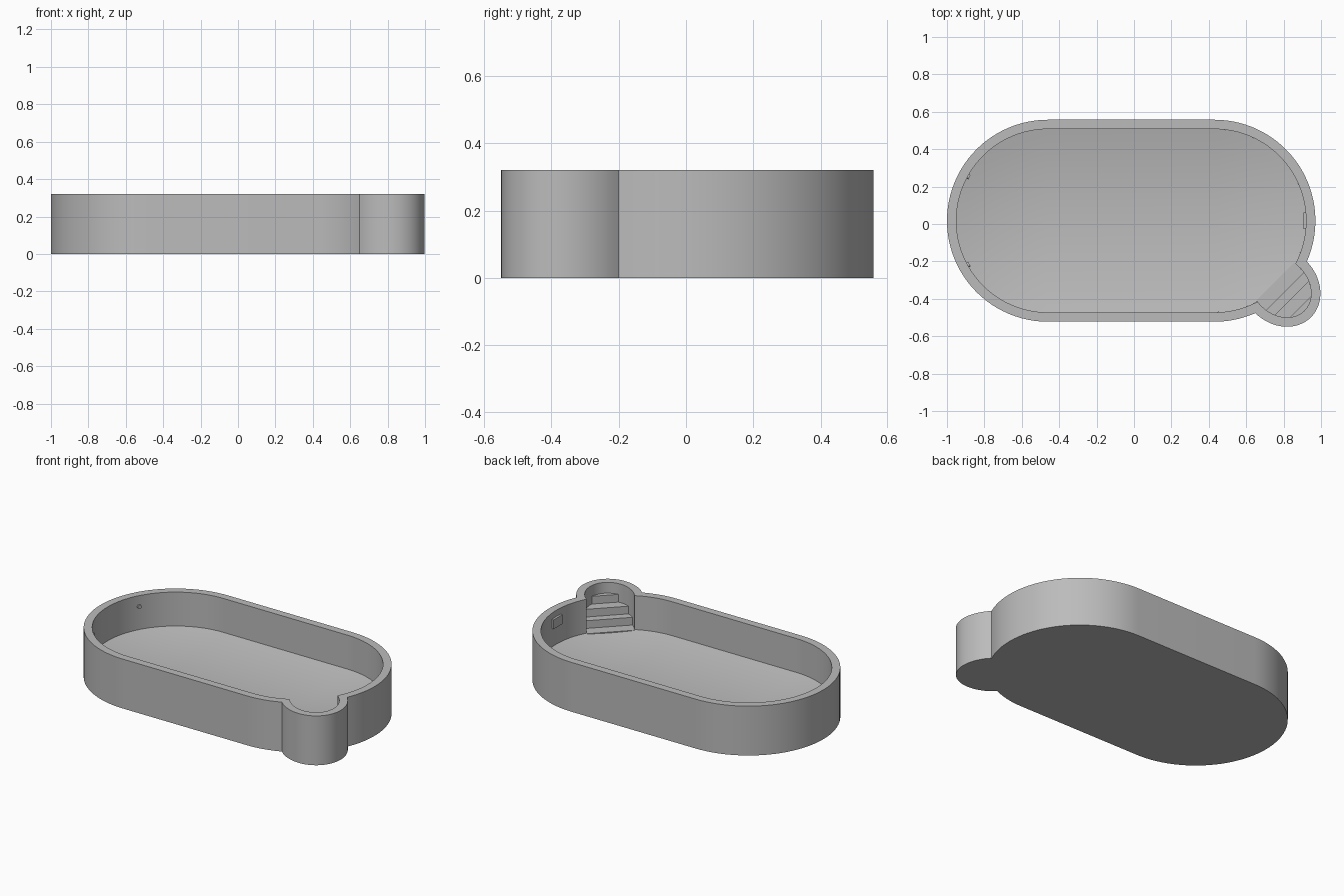
import bpy, bmesh
from math import sin, cos, pi, sqrt, radians
from mathutils import Vector

if "Cube" in bpy.data.objects:
    bpy.data.objects.remove(bpy.data.objects["Cube"])

HEIGHT, WALL, FLOOR, DISH = 0.32, 0.05, 0.10, 0.05
CY = 0.0175                         # pool centre line
X_LEFT, X_RIGHT = -0.46, 0.43       # centres of the round ends
RADIUS = 0.54
END = Vector((X_RIGHT, CY))
AXIS, CROSS = Vector((1, -1)).normalized(), Vector((1, 1)).normalized()
BAY = 0.50                          # bay centre, measured along AXIS from END
BAY_LONG, BAY_WIDE = 0.23, 0.195

grey = bpy.data.materials.new("pool grey")
grey.use_nodes = True
grey.diffuse_color = (0.5, 0.5, 0.5, 1)
grey.node_tree.nodes["Principled BSDF"].inputs["Base Color"].default_value = (0.5, 0.5, 0.5, 1)


def make(name, bm, smooth=True):
    bmesh.ops.recalc_face_normals(bm, faces=bm.faces)
    mesh = bpy.data.meshes.new(name)
    bm.to_mesh(mesh)
    bm.free()
    obj = bpy.data.objects.new(name, mesh)
    bpy.context.collection.objects.link(obj)
    mesh.materials.append(grey)
    if smooth:
        bpy.ops.object.select_all(action='DESELECT')
        obj.select_set(True)
        bpy.context.view_layer.objects.active = obj
        bpy.ops.object.shade_smooth_by_angle(angle=radians(30))
    return obj


def arc(centre, r, start, end, n):
    return [Vector((centre[0] + r * cos(start + (end - start) * i / n),
                    centre[1] + r * sin(start + (end - start) * i / n))) for i in range(n + 1)]


def bay_arc(inset, t, n):
    """Points of the bay's ellipse from -t to t around its tip."""
    a, b = BAY_LONG - inset, BAY_WIDE - inset
    angles = [-t + 2 * t * i / n for i in range(n + 1)]
    return [END + AXIS * (BAY + a * cos(s)) + CROSS * b * sin(s) for s in angles]


def outline(inset):
    """Stadium with the bay joined on, counter-clockwise."""
    r, a, b = RADIUS - inset, BAY_LONG - inset, BAY_WIDE - inset
    t = pi * 0.8                    # walk to where the ellipse leaves the round end
    while t > 0 and (BAY + a * cos(t)) ** 2 + (b * sin(t)) ** 2 < r * r:
        t -= 0.002
    gap = Vector((BAY + a * cos(t), b * sin(t))).angle_signed(Vector((1, 0)))
    gap = abs(gap)
    return (bay_arc(inset, t, 32)
            + arc(END, r, -pi / 4 + gap, pi / 2, 32)[1:]
            + arc((X_LEFT, CY), r, pi / 2, 3 * pi / 2, 48)
            + arc(END, r, -pi / 2, -pi / 4 - gap, 12)[:-1])


def loop(bm, pts, z):
    return [bm.verts.new((p.x, p.y, z)) for p in pts]


def bridge(bm, lower, upper):
    n = len(lower)
    for i in range(n):
        j = (i + 1) % n
        bm.faces.new((lower[i], lower[j], upper[j], upper[i]))


def prism(name, pts, z0, z1):
    bm = bmesh.new()
    low, high = loop(bm, pts, z0), loop(bm, pts, z1)
    bm.faces.new(low)
    bm.faces.new(high)
    bridge(bm, low, high)
    return make(name, bm)


# Shell: underside, outer wall, rim and inner wall
bm = bmesh.new()
outer, inner = outline(0), outline(WALL)
rings = [loop(bm, outer, 0), loop(bm, outer, HEIGHT), loop(bm, inner, HEIGHT), loop(bm, inner, 0.03)]
for low, high in zip(rings, rings[1:]):
    bridge(bm, low, high)
bm.faces.new(rings[0])
bm.faces.new(rings[-1])
make("pool_shell", bm)

# Gently dished floor, nested stadium rings
bm = bmesh.new()
previous = None
STEPS = 10
for k in range(STEPS, -1, -1):
    f = k / STEPS
    r = max((RADIUS - WALL) * f, 0.001)
    pts = arc(END, r, -pi / 2, pi / 2, 48) + arc((X_LEFT, CY), r, pi / 2, 3 * pi / 2, 48)
    ring = loop(bm, pts, FLOOR - DISH * (1 - f * f))
    if previous:
        bridge(bm, previous, ring)
    previous = ring
bm.faces.new(previous)
make("pool_floor", bm)
for face in bpy.data.objects["pool_floor"].data.polygons:
    if face.normal.z < 0:
        bpy.data.objects["pool_floor"].data.flip_normals()
        break

# Bay floor and three steps, each cut off by a straight front edge
a = BAY_LONG - WALL
for name, front, top in (("bay_floor", 0.46, FLOOR), ("lower_step", 0.533, 0.15),
                         ("middle_step", 0.584, 0.20), ("upper_step", 0.65, 0.25)):
    c = (front - BAY) / a
    from math import acos
    prism(name, bay_arc(WALL, acos(c), 32), 0.04, top)

# Water inlets on the left-hand round end
for name, angle in (("back_inlet", 151), ("front_inlet", 209)):
    bm = bmesh.new()
    bmesh.ops.create_cone(bm, cap_ends=True, segments=20, radius1=0.013, radius2=0.013, depth=0.02)
    obj = make(name, bm)
    d = Vector((cos(radians(angle)), sin(radians(angle)), 0))
    obj.location = Vector((X_LEFT, CY, 0.25)) + d * (RADIUS - WALL)
    obj.rotation_euler = d.to_track_quat('Z', 'Y').to_euler()

# Skimmer plate on the right-hand round end
bm = bmesh.new()
bmesh.ops.create_cube(bm, size=1)
bmesh.ops.scale(bm, vec=(0.02, 0.09, 0.06), verts=bm.verts)
skimmer = make("skimmer", bm, False)
skimmer.location = (0.915, CY, 0.25)
